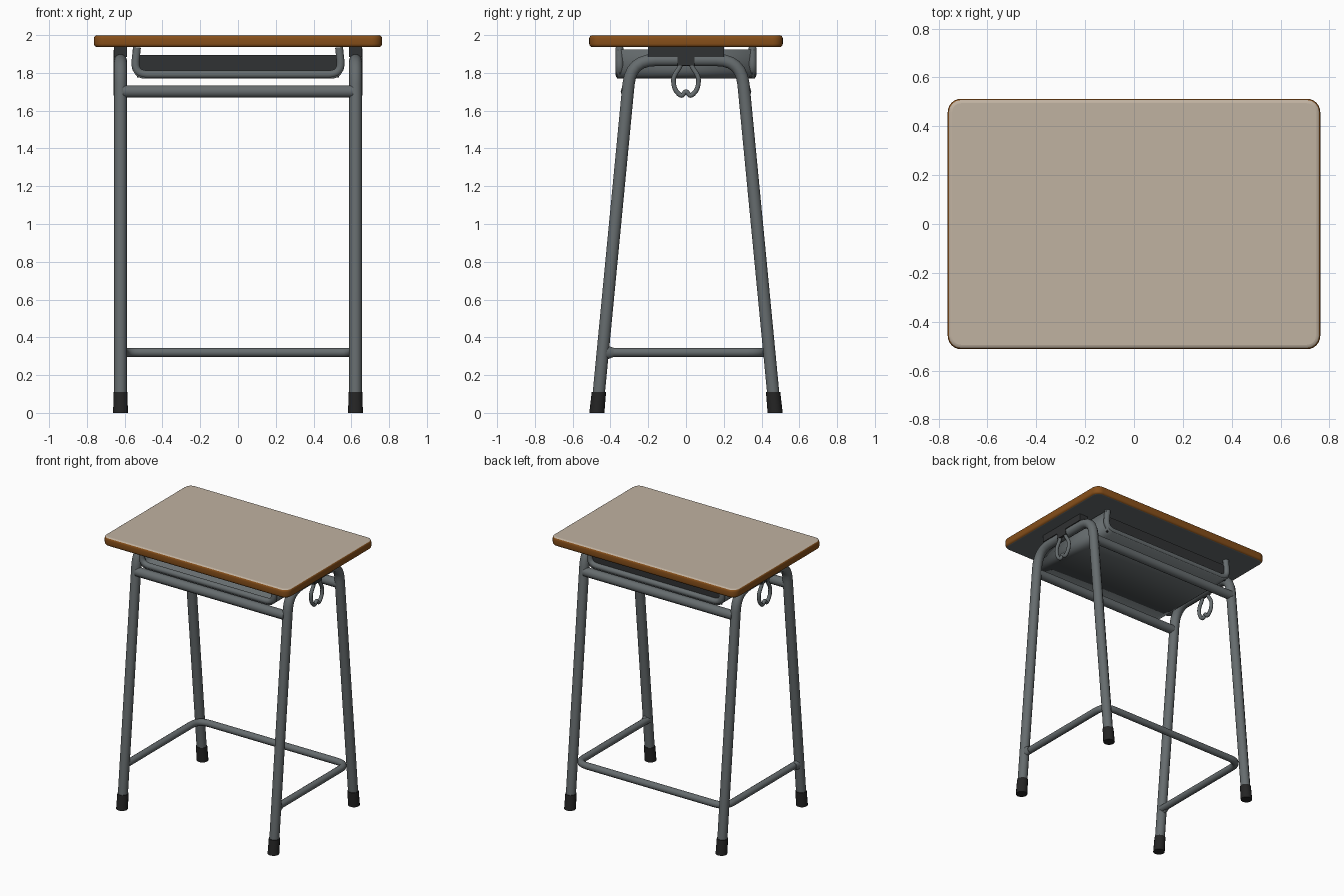
import bpy, bmesh, math
from mathutils import Vector

if "Cube" in bpy.data.objects:
    bpy.data.objects.remove(bpy.data.objects["Cube"])


def material(name, r, g, b):
    m = bpy.data.materials.new(name)
    m.diffuse_color = (r, g, b, 1)
    m.use_nodes = True
    m.node_tree.nodes["Principled BSDF"].inputs["Base Color"].default_value = m.diffuse_color
    return m


BEIGE = material("beige_laminate", 0.53, 0.445, 0.355)
BROWN = material("brown_wood_edge", 0.24, 0.078, 0.01)
GREY = material("grey_steel", 0.132, 0.15, 0.156)
DARK = material("dark_steel", 0.03, 0.032, 0.033)
BLACK = material("black_rubber", 0.018, 0.018, 0.018)


def finish(bm, name, mats, smooth=True):
    bmesh.ops.recalc_face_normals(bm, faces=bm.faces)
    me = bpy.data.meshes.new(name)
    bm.to_mesh(me)
    bm.free()
    ob = bpy.data.objects.new(name, me)
    bpy.context.collection.objects.link(ob)
    for m in mats:
        me.materials.append(m)
    select(ob)
    if smooth:
        bpy.ops.object.shade_smooth_by_angle(angle=math.radians(40))
    return ob


def select(ob):
    bpy.ops.object.select_all(action='DESELECT')
    ob.select_set(True)
    bpy.context.view_layer.objects.active = ob


def rounded(points, radius, steps=6):
    """Round the inner corners of a polyline with quadratic arcs."""
    pts = [Vector(p) for p in points]
    out = [pts[0]]
    for a, b, c in zip(pts, pts[1:], pts[2:]):
        d = min(radius, (a - b).length * 0.49, (c - b).length * 0.49)
        p, q = b + (a - b).normalized() * d, b + (c - b).normalized() * d
        for i in range(steps + 1):
            t = i / steps
            out.append(p * (1 - t) ** 2 + b * 2 * t * (1 - t) + q * t * t)
    return out + [pts[-1]]


def tube(name, points, r, mat, bend=0.0):
    pts = rounded(points, bend) if bend else [Vector(p) for p in points]
    cu = bpy.data.curves.new(name, 'CURVE')
    cu.dimensions = '3D'
    cu.bevel_depth = r
    cu.bevel_resolution = 3
    cu.use_fill_caps = True
    sp = cu.splines.new('POLY')
    sp.points.add(len(pts) - 1)
    for s, p in zip(sp.points, pts):
        s.co = (*p, 1)
    cu.materials.append(mat)
    ob = bpy.data.objects.new(name, cu)
    bpy.context.collection.objects.link(ob)
    select(ob)
    bpy.ops.object.convert(target='MESH')
    bpy.ops.object.shade_smooth_by_angle(angle=math.radians(50))
    return ob


def box(name, lo, hi, mat):
    bm = bmesh.new()
    bmesh.ops.create_cube(bm, size=1)
    for v in bm.verts:
        v.co = [(l + h) / 2 + c * (h - l) for l, h, c in zip(lo, hi, v.co)]
    return finish(bm, name, [mat], False)


# Table top: rounded slab, coloured by face direction
bm = bmesh.new()
bmesh.ops.create_cube(bm, size=1)
for v in bm.verts:
    v.co = (v.co.x * 1.525, v.co.y * 1.025, 1.968 + v.co.z * 0.064)
upright = [e for e in bm.edges if abs(e.verts[0].co.z - e.verts[1].co.z) > 0.01]
bmesh.ops.bevel(bm, geom=upright, offset=0.055, segments=6, profile=0.5, affect='EDGES')
rims = [e for e in bm.edges if abs(e.verts[0].co.z - e.verts[1].co.z) < 0.001]
bmesh.ops.bevel(bm, geom=rims, offset=0.018, segments=4, profile=0.5, affect='EDGES')
bm.normal_update()
for f in bm.faces:
    f.material_index = 0 if f.normal.z > 0.75 else 2 if f.normal.z < -0.98 else 1
top = finish(bm, "table_top", [BEIGE, BROWN, GREY])
for p in top.data.polygons:
    if p.area > 0.5:
        p.use_smooth = False

for side, sx in (("left", -1), ("right", 1)):
    X = 0.622 * sx
    # Arched leg pair bent from one tube
    tube(side + "_leg_arch", [(X, -0.467, 0.05), (X, -0.292, 1.868),
                              (X, 0.292, 1.868), (X, 0.467, 0.05)], 0.034, GREY, 0.13)
    # Bracket between arch and table top
    box(side + "_top_bracket", (X - 0.035, -0.2, 1.885), (X + 0.035, 0.2, 1.938), DARK)
    # Rubber feet, leaning with the legs
    for end, sy in (("front", -1), ("back", 1)):
        bm = bmesh.new()
        bmesh.ops.create_cone(bm, cap_ends=True, segments=14, radius1=0.04,
                              radius2=0.038, depth=0.11)
        for v in bm.verts:
            z = v.co.z + 0.055
            v.co = (v.co.x + X, v.co.y + sy * (0.472 - 0.098 * z), z)
        finish(bm, f"{end}_{side}_foot", [BLACK])
    # Flared weld where the foot rail meets the front leg
    bm = bmesh.new()
    bmesh.ops.create_cone(bm, cap_ends=True, segments=14, radius1=0.025,
                          radius2=0.04, depth=0.04)
    for v in bm.verts:
        v.co = (v.co.x * 0.7 + X, -0.405 - v.co.z, 0.32 + v.co.y)
    finish(bm, side + "_rail_weld", [GREY])
    # Bag hook: looped wire with clip
    loop = [(0.02, 1.92), (0.026, 1.84), (0.07, 1.775), (0.06, 1.71),
            (0.022, 1.672), (0.0, 1.71)]
    H = 0.645 * sx
    path = [(H, -y, z) for y, z in loop] + [(H, y, z) for y, z in loop[-2::-1]]
    tube(side + "_bag_hook", path, 0.013, GREY, 0.03)
    box(side + "_hook_clip", (H - 0.01, -0.045, 1.84), (H + 0.014, 0.045, 1.93), DARK)

# U-shaped foot rail
tube("foot_rail", [(-0.612, -0.43, 0.32), (-0.612, 0.412, 0.32),
                   (0.612, 0.412, 0.32), (0.612, -0.43, 0.32)], 0.025, GREY, 0.09)

# Upper cross bars and tray rims, front and back
for end, sy in (("front", -1), ("back", 1)):
    tube(end + "_cross_bar", [(-0.61, sy * 0.312, 1.702), (0.61, sy * 0.312, 1.702)], 0.034, GREY)
    y = sy * 0.352
    tube(end + "_tray_rim", [(-0.535, y, 1.935), (-0.55, y, 1.792),
                             (0.55, y, 1.792), (0.535, y, 1.935)], 0.022, GREY, 0.07)

# Book tray: bent sheet running front to back
half = rounded([(0.0, 0, 1.775), (0.55, 0, 1.775), (0.55, 0, 1.925)], 0.06)
profile = [Vector((-p.x, 0, p.z)) for p in half[:0:-1]] + half
bm = bmesh.new()
rows = [[bm.verts.new((p.x, y, p.z)) for p in profile] for y in (-0.365, 0.365)]
for i in range(len(profile) - 1):
    bm.faces.new((rows[0][i], rows[0][i + 1], rows[1][i + 1], rows[1][i]))
tray = finish(bm, "book_tray", [GREY])
mod = tray.modifiers.new("thickness", 'SOLIDIFY')
mod.thickness = 0.012
mod.offset = 0

# Tray back wall
box("tray_back_wall", (-0.535, 0.335, 1.775), (0.535, 0.35, 1.895), DARK)
